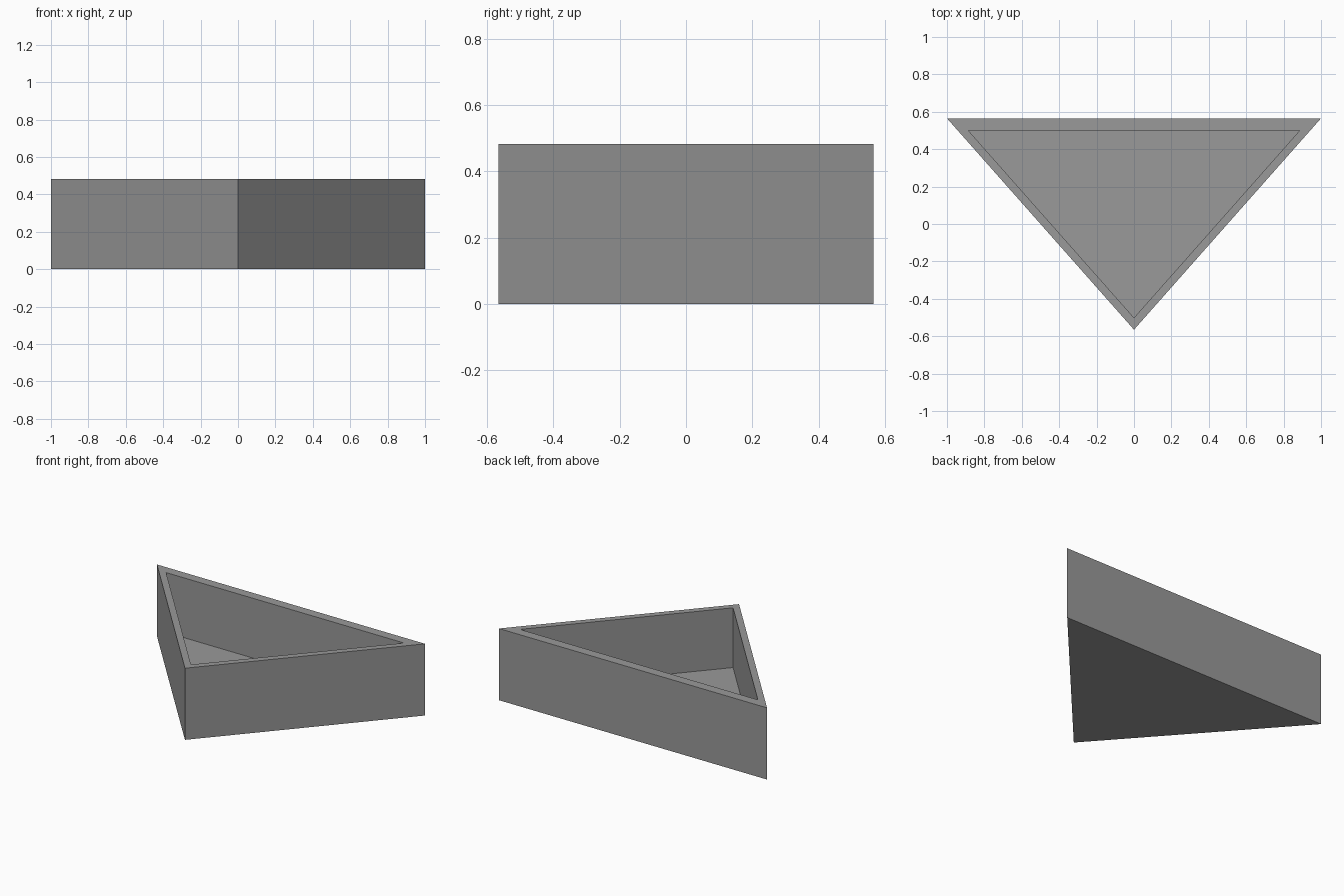
import bpy
import bmesh

if "Cube" in bpy.data.objects:
    bpy.data.objects.remove(bpy.data.objects["Cube"], do_unlink=True)

HALF_DEPTH = 0.565
HEIGHT = 0.483
FLOOR = 0.08
INNER_SCALE = 0.887


def make_material(name, colour):
    mat = bpy.data.materials.new(name)
    mat.use_nodes = True
    mat.diffuse_color = colour
    mat.node_tree.nodes["Principled BSDF"].inputs["Base Color"].default_value = colour
    return mat


# Triangular outline: wide side at the back, point at the front
outline = [(-1, HALF_DEPTH), (0, -HALF_DEPTH), (1, HALF_DEPTH)]
bm = bmesh.new()


def ring(scale, z):
    return [bm.verts.new((x * scale, y * scale, z)) for x, y in outline]


# Tray sections: outer wall, flat rim, inner wall
sections = [ring(1, 0), ring(1, HEIGHT), ring(INNER_SCALE, HEIGHT), ring(INNER_SCALE, FLOOR)]
for lower, upper in zip(sections, sections[1:]):
    for i in range(3):
        j = (i + 1) % 3
        bm.faces.new((lower[i], lower[j], upper[j], upper[i]))

# Underside and recessed floor
bm.faces.new(sections[0][::-1])
bm.faces.new(sections[-1])
bmesh.ops.recalc_face_normals(bm, faces=bm.faces)

mesh = bpy.data.meshes.new("triangular_tray")
bm.to_mesh(mesh)
bm.free()
mesh.materials.append(make_material("mid grey", (0.32, 0.32, 0.32, 1)))
tray = bpy.data.objects.new("triangular_tray", mesh)
bpy.context.collection.objects.link(tray)
